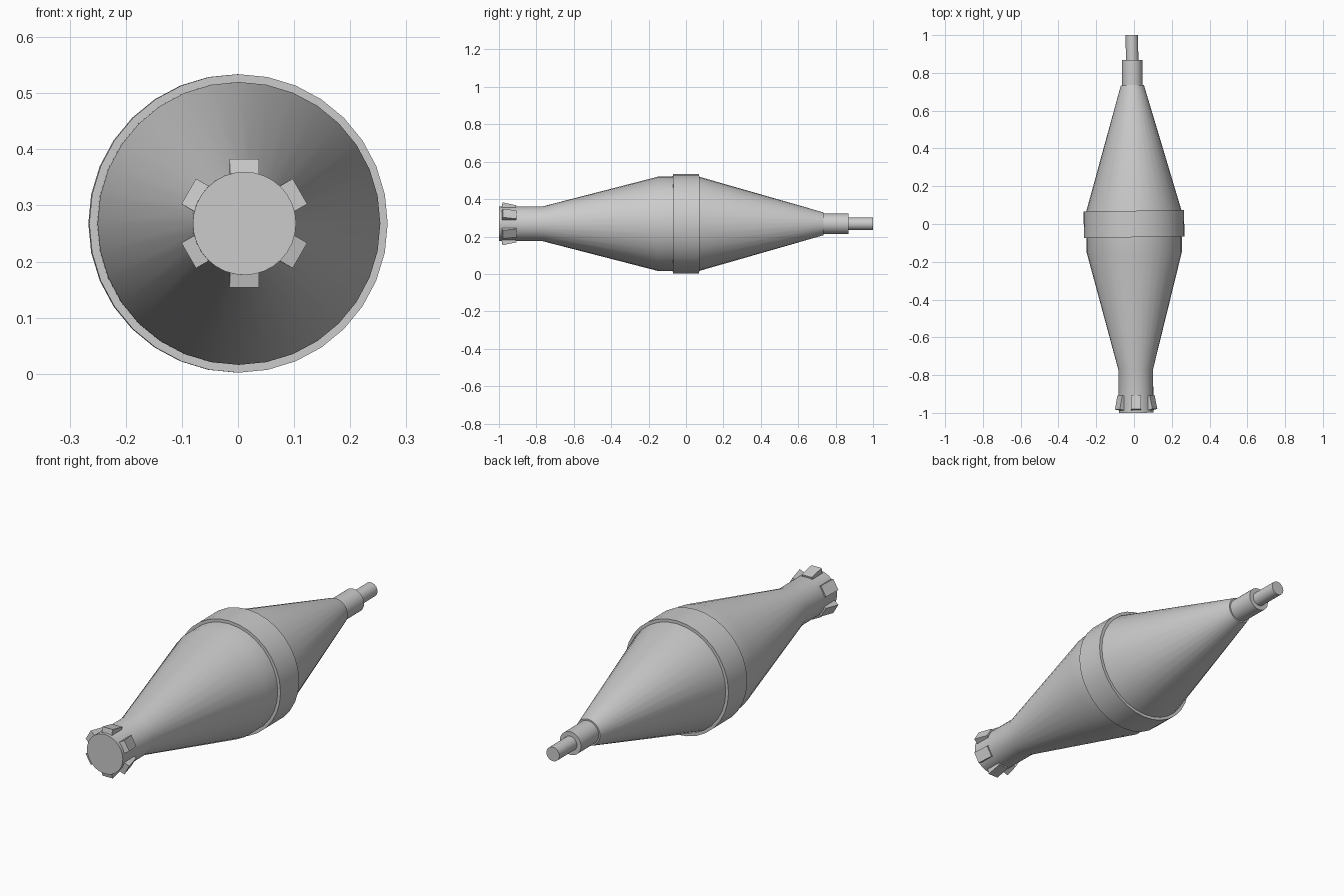
import bpy, bmesh, math
from mathutils import Matrix, Vector

if "Cube" in bpy.data.objects:
    bpy.data.objects.remove(bpy.data.objects["Cube"])

SIDES = 32
# Whole model is very slightly yawed about z; its axis sits at z = 0.268
PLACE = Matrix.Translation((0, 0, 0.268)) @ Matrix.Rotation(0.0115, 4, 'Z')


def finish(name, bm, smooth=True):
    bmesh.ops.recalc_face_normals(bm, faces=bm.faces)
    me = bpy.data.meshes.new(name)
    bm.to_mesh(me)
    bm.free()
    ob = bpy.data.objects.new(name, me)
    bpy.context.collection.objects.link(ob)
    ob.matrix_world = PLACE
    if smooth:
        bpy.ops.object.select_all(action='DESELECT')
        ob.select_set(True)
        bpy.context.view_layer.objects.active = ob
        bpy.ops.object.shade_smooth_by_angle(angle=math.radians(30))
    return ob


def lathe(name, profile):
    """Closed solid turned around the y axis from (y, radius) points."""
    bm = bmesh.new()
    rings = []
    for y, r in profile:
        rings.append([bm.verts.new((r * math.cos(a), y, r * math.sin(a)))
                      for a in (2 * math.pi * i / SIDES for i in range(SIDES))])
    for a, b in zip(rings, rings[1:]):
        for i in range(SIDES):
            j = (i + 1) % SIDES
            bm.faces.new((a[i], a[j], b[j], b[i]))
    bm.faces.new(rings[0])
    bm.faces.new(rings[-1])
    return finish(name, bm)


# Turned parts, front to back
lathe("front_body", [(-1.0, 0.092), (-0.77, 0.092), (-0.15, 0.252), (0.0, 0.252)])
lathe("middle_band", [(-0.07, 0.266), (0.07, 0.266)])
lathe("rear_cone", [(0.0, 0.252), (0.07, 0.252), (0.735, 0.061)])
lathe("rear_collar", [(0.73, 0.054), (0.868, 0.054)])
lathe("rear_tip", [(0.86, 0.033), (1.0, 0.033)])

# Six flared lugs around the front neck
for k in range(6):
    bm = bmesh.new()
    m = (Matrix.Rotation(k * math.pi / 3, 4, 'Y')
         @ Matrix.Translation((0, -0.947, 0.092))
         @ Matrix.Rotation(math.radians(-12), 4, 'X')
         @ Matrix.Diagonal((0.052, 0.075, 0.03, 1)))
    bmesh.ops.create_cube(bm, size=1.0, matrix=m)
    finish(f"neck_lug_{k + 1}", bm, smooth=False)
